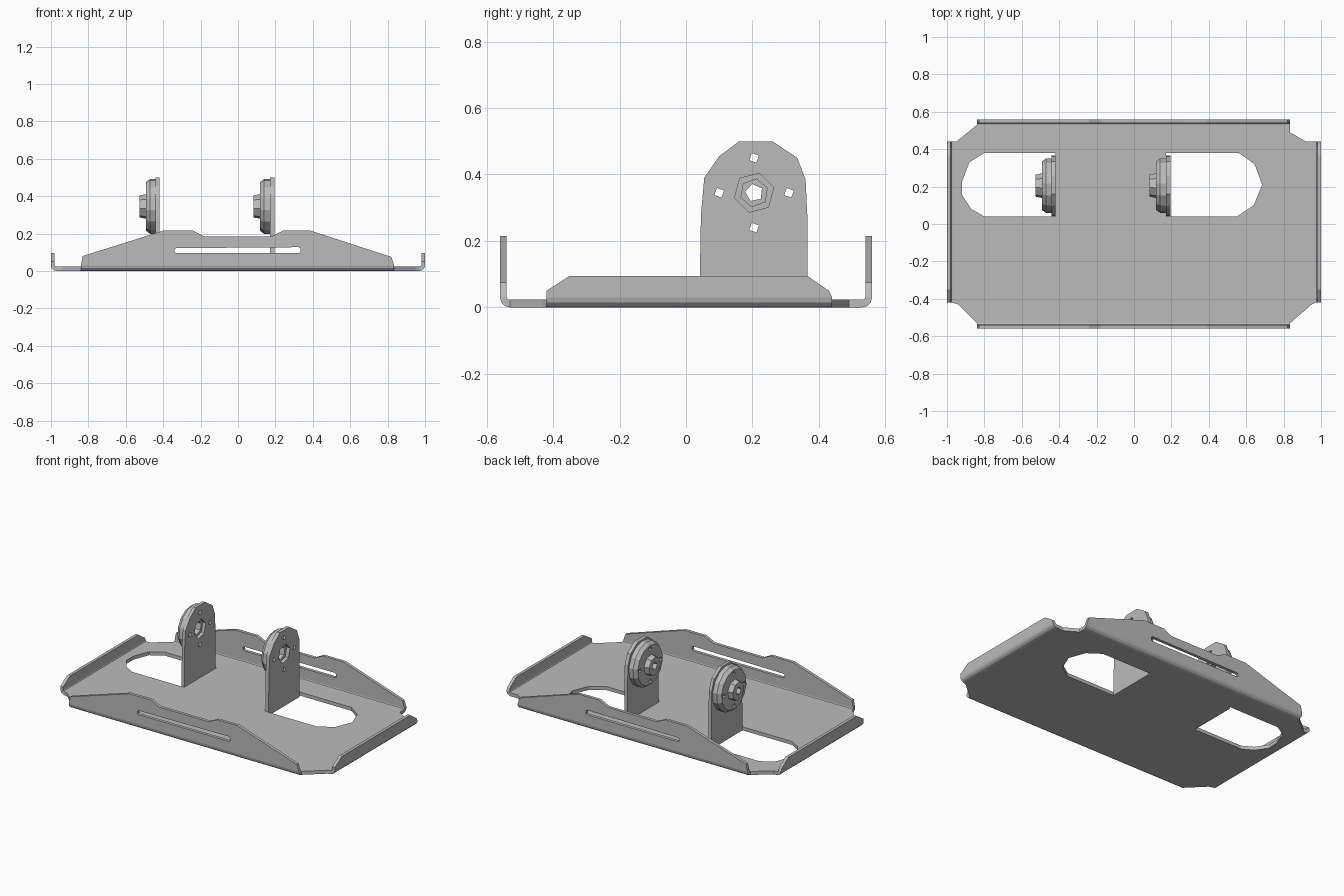
import bpy, bmesh, math
from mathutils import Vector

if "Cube" in bpy.data.objects:
    bpy.data.objects.remove(bpy.data.objects["Cube"])

metal = bpy.data.materials.new("grey metal")
metal.use_nodes = True
GREY = (0.5, 0.5, 0.5, 1)
metal.diffuse_color = GREY
metal.node_tree.nodes["Principled BSDF"].inputs["Base Color"].default_value = GREY

# Maps profile coordinates (u, v) at depth w along an axis to 3D
PLACE = {"x": lambda u, v, w: (w, u, v),
         "y": lambda u, v, w: (u, w, v),
         "z": lambda u, v, w: (u, v, w)}


def prism(name, axis, w0, w1, loops, end_loops=None):
    """Extrude an outline with optional holes; end_loops gives a tapered far end."""
    bm = bmesh.new()
    rings = []
    for w, shape in ((w0, loops), (w1, end_loops or loops)):
        cap_edges, cap_rings = [], []
        for loop in shape:
            vs = [bm.verts.new(PLACE[axis](u, v, w)) for u, v in loop]
            cap_edges += [bm.edges.new((vs[i - 1], vs[i])) for i in range(len(vs))]
            cap_rings.append(vs)
        bmesh.ops.triangle_fill(bm, edges=cap_edges, use_beauty=True,
                                normal=Vector(PLACE[axis](0, 0, 1)))
        rings.append(cap_rings)
    for a, b in zip(*rings):
        for i in range(len(a)):
            bm.faces.new((a[i - 1], a[i], b[i], b[i - 1]))
    bmesh.ops.recalc_face_normals(bm, faces=bm.faces[:])
    mesh = bpy.data.meshes.new(name)
    bm.to_mesh(mesh)
    bm.free()
    mesh.materials.append(metal)
    obj = bpy.data.objects.new(name, mesh)
    bpy.context.collection.objects.link(obj)
    return obj


def ngon(cu, cv, r, sides, turn=0):
    return [(cu + r * math.cos(math.radians(turn) + math.tau * i / sides),
             cv + r * math.sin(math.radians(turn) + math.tau * i / sides))
            for i in range(sides)]


# Base plate with clipped corners and two round-ended openings
outline = [(-.97, -.42), (-.94, -.43), (-.84, -.53), (.835, -.53), (.95, -.43),
           (.97, -.42), (.97, .44), (.92, .44), (.835, .49), (.835, .53),
           (-.84, .53), (-.95, .44), (-.97, .44)]
left_hole = [(-.42, .04), (-.8, .04), (-.87, .08), (-.92, .155), (-.92, .225),
             (-.88, .33), (-.8, .38), (-.42, .38)]
right_hole = [(.17, .04), (.55, .04), (.64, .1), (.685, .21), (.645, .32),
              (.56, .38), (.17, .38)]
prism("base_plate", "z", 0, .023, [outline, left_hole, right_hole])

# Rounded bend section, measured inward from the outer face
BEND = [(.03, 0), (.015, .004), (.004, .015), (0, .03), (.02, .03), (.023, .025), (.03, .023)]

# Long side flanges with stepped top and adjusting slot
side_profile = [(-.84, .03), (-.83, .08), (-.4, .215), (-.24, .215), (-.18, .185),
                (.18, .185), (.24, .215), (.39, .215), (.82, .075), (.835, .03)]
slot = [(-.34, .1), (-.33, .095), (.325, .095), (.335, .1),
        (.335, .12), (.325, .127), (-.33, .122), (-.34, .118)]
for name, s in (("front", -1), ("back", 1)):
    prism(name + "_flange", "y", s * .56, s * .54, [side_profile, slot])
    prism(name + "_bend", "x", -.84, .835, [[(s * (.56 - d), z) for d, z in BEND]])

# Short end flanges
end_profile = [(-.42, .03), (-.42, .05), (-.35, .095), (.365, .095), (.43, .05), (.44, .03)]
for name, s in (("right", -1), ("left", 1)):
    prism(name + "_end_flange", "x", s * 1, s * .98, [end_profile])
    prism(name + "_end_bend", "y", -.42, .44, [[(s * (1 - d), z) for d, z in BEND]])

# Upright tabs, each carrying a bearing disc and hub
CY, CZ = .205, .345
arch = [(.04, 0), (.045, .28), (.055, .39), (.1, .455), (.16, .5), (.26, .5),
        (.335, .45), (.36, .385), (.365, .28), (.365, 0)]
bolts = [ngon(CY + .105 * math.cos(a), CZ + .105 * math.sin(a), .016, 4, 25)
         for a in (0, math.pi / 2, math.pi, math.pi * 1.5)]
bore = ngon(CY, CZ, .042, 6, 20)
for name, x, t in (("right", -.44, .02), ("left", .17, .024)):
    prism(name + "_tab", "x", x, x + t, [arch, ngon(CY, CZ, .061, 6, 15)] + bolts)
    rim = ngon(CY, CZ, .147, 14, 8)
    prism(name + "_disc", "x", x, x - .03, [rim, bore] + bolts)
    prism(name + "_disc_chamfer", "x", x - .03, x - .053, [rim, bore] + bolts,
          [ngon(CY, CZ, .13, 14, 8), bore] + bolts)
    hole = ngon(CY, CZ, .027, 5, 30)
    prism(name + "_hub", "x", x - .045, x - .086,
          [ngon(CY, CZ, .068, 8, 10), hole], [ngon(CY, CZ, .06, 8, 10), hole])
